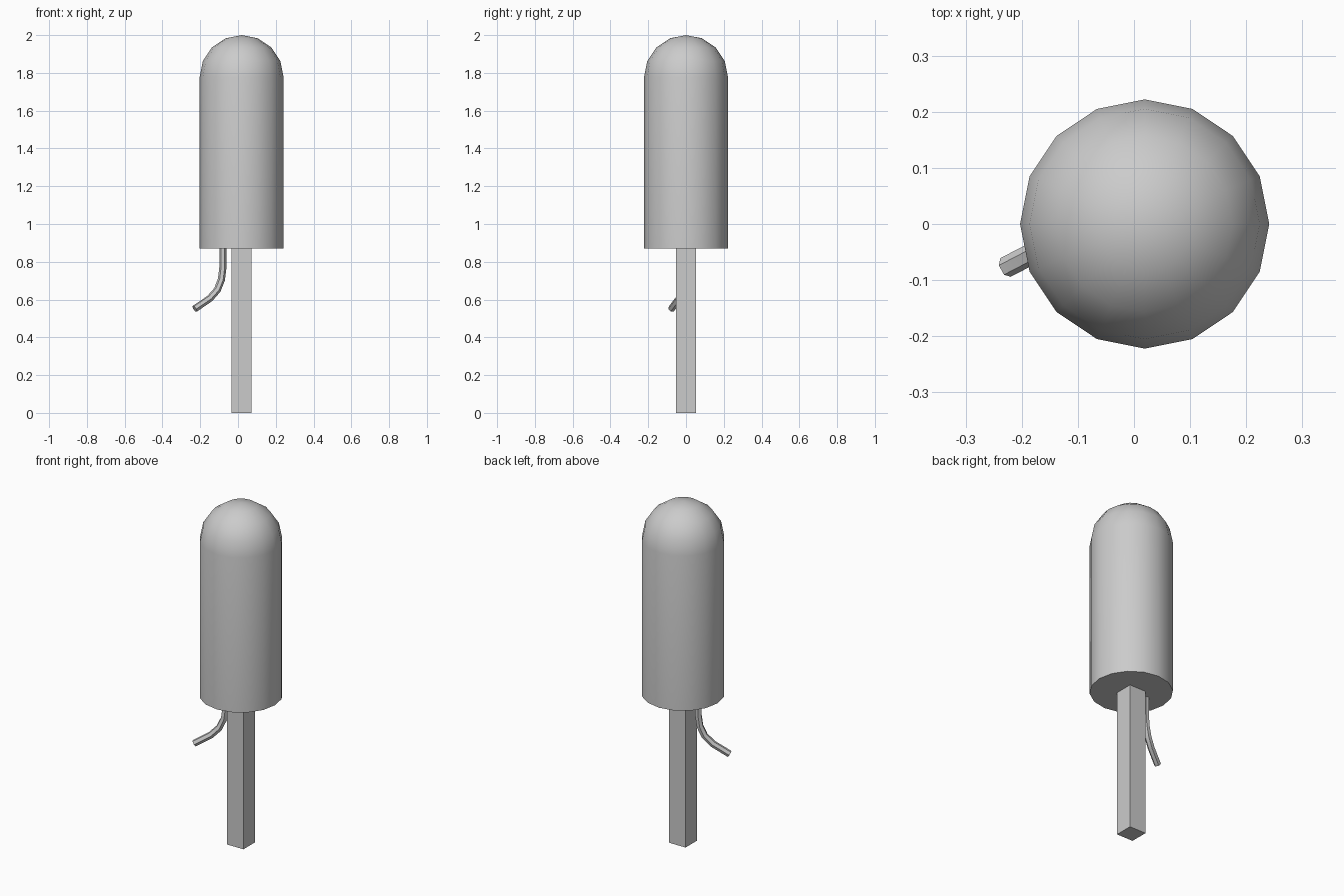
import bpy, bmesh, math

if "Cube" in bpy.data.objects:
    bpy.data.objects.remove(bpy.data.objects["Cube"])

CX = 0.019      # axis of the body and stick
R = 0.222       # body radius
SIDES = 16


def finish(bm, name, smooth=False):
    bmesh.ops.recalc_face_normals(bm, faces=bm.faces)
    mesh = bpy.data.meshes.new(name)
    bm.to_mesh(mesh)
    bm.free()
    obj = bpy.data.objects.new(name, mesh)
    bpy.context.collection.objects.link(obj)
    if smooth:
        bpy.ops.object.select_all(action='DESELECT')
        obj.select_set(True)
        bpy.context.view_layer.objects.active = obj
        bpy.ops.object.shade_smooth_by_angle(angle=math.radians(40))
    return obj


# Rocket body: a closed tube with a hemispherical dome, built ring by ring
bm = bmesh.new()
dome = [(R * math.cos(a), 2 - R + R * math.sin(a))
        for a in (i * math.pi / 8 for i in range(4))]
rings = []
for r, z in [(R, 0.87)] + dome:
    rings.append([bm.verts.new((CX + r * math.cos(t), r * math.sin(t), z))
                  for t in (2 * math.pi * k / SIDES for k in range(SIDES))])
tip = bm.verts.new((CX, 0, 2))
bm.faces.new(rings[0])
for k in range(SIDES):
    n = (k + 1) % SIDES
    for lo, hi in zip(rings, rings[1:]):
        bm.faces.new((lo[k], lo[n], hi[n], hi[k]))
    bm.faces.new((rings[-1][k], rings[-1][n], tip))
finish(bm, "rocket_body", smooth=True)

# Square guide stick
bm = bmesh.new()
bmesh.ops.create_cube(bm, size=1)
bmesh.ops.scale(bm, vec=(0.107, 0.107, 0.872), verts=bm.verts)
bmesh.ops.translate(bm, vec=(CX, 0, 0.436), verts=bm.verts)
finish(bm, "guide_stick")

# Fuse: thin six-sided tube bending out to the left and front
path = [(-0.080, 0.872), (-0.080, 0.77), (-0.088, 0.705),
        (-0.110, 0.650), (-0.150, 0.605), (-0.229, 0.551)]
curve = bpy.data.curves.new("fuse", 'CURVE')
curve.dimensions = '3D'
curve.bevel_depth = 0.019
curve.bevel_resolution = 1
curve.use_fill_caps = True
spline = curve.splines.new('POLY')
spline.points.add(len(path) - 1)
for p, (x, z) in zip(spline.points, path):
    p.co = (x, (x + 0.08) * 0.52, z, 1)
fuse = bpy.data.objects.new("fuse", curve)
bpy.context.collection.objects.link(fuse)
bpy.ops.object.select_all(action='DESELECT')
fuse.select_set(True)
bpy.context.view_layer.objects.active = fuse
bpy.ops.object.convert(target='MESH')
bpy.ops.object.shade_smooth_by_angle(angle=math.radians(40))
